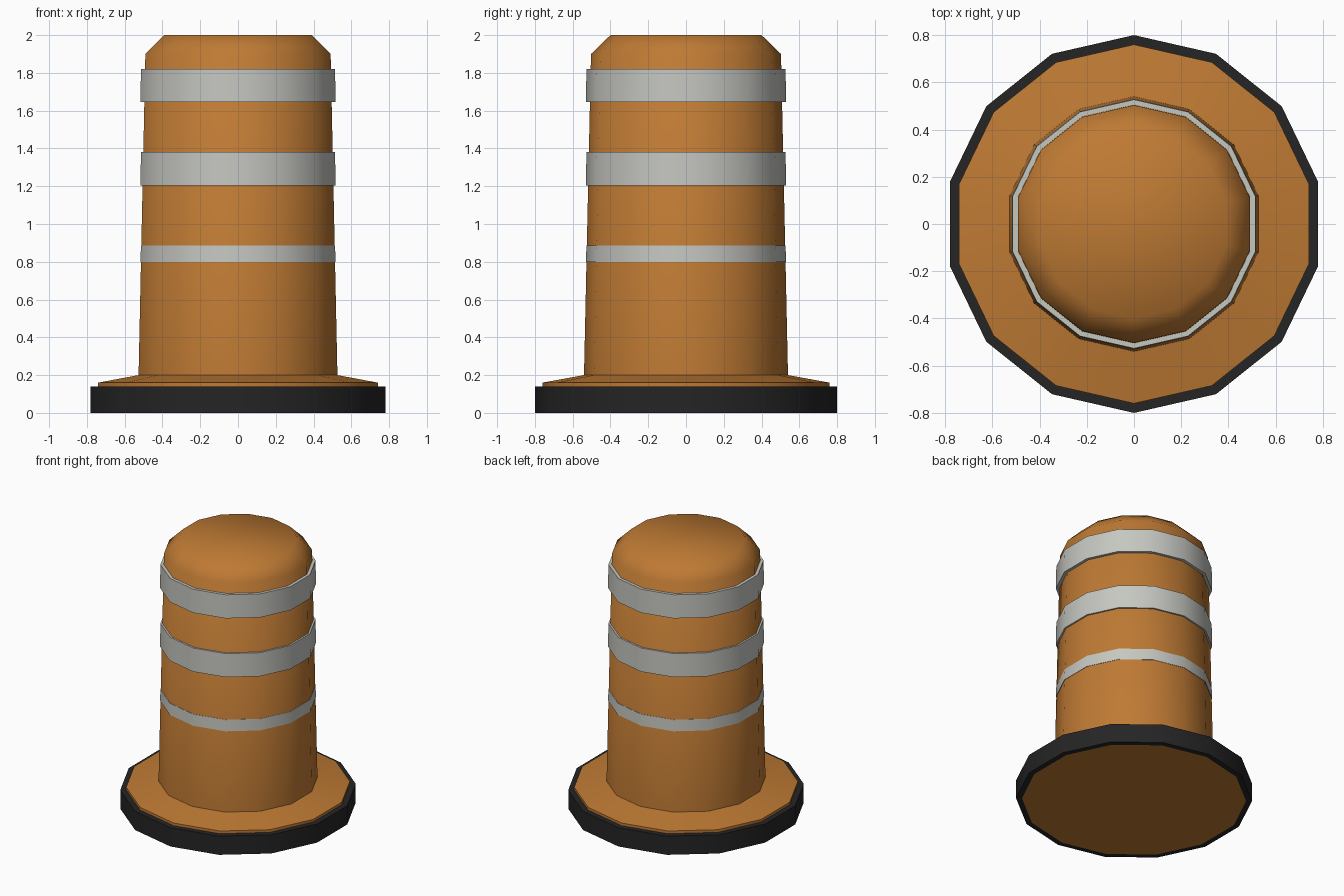
import bpy, bmesh, math

SIDES = 14

cube = bpy.data.objects.get("Cube")
if cube:
    bpy.data.objects.remove(cube, do_unlink=True)


def material(name, rgb):
    mat = bpy.data.materials.new(name)
    mat.use_nodes = True
    mat.diffuse_color = (*rgb, 1)
    mat.node_tree.nodes["Principled BSDF"].inputs["Base Color"].default_value = (*rgb, 1)
    return mat


orange = material("orange_plastic", (0.52, 0.195, 0.034))
grey = material("reflective_grey", (0.56, 0.57, 0.53))
black = material("black_rubber", (0.018, 0.018, 0.018))


def lathe(name, profile, mat, closed=False):
    """Spin (radius, height) points; open profiles get flat caps."""
    bm = bmesh.new()
    rings = []
    for r, z in profile:
        angles = [math.pi / 2 + math.tau * k / SIDES for k in range(SIDES)]
        rings.append([bm.verts.new((r * math.cos(a), r * math.sin(a), z)) for a in angles])
    pairs = list(zip(rings, rings[1:]))
    if closed:
        pairs.append((rings[-1], rings[0]))
    else:
        bm.faces.new(rings[0])
        bm.faces.new(rings[-1])
    for low, high in pairs:
        for k in range(SIDES):
            n = (k + 1) % SIDES
            bm.faces.new((low[k], low[n], high[n], high[k]))
    bmesh.ops.recalc_face_normals(bm, faces=bm.faces)
    mesh = bpy.data.meshes.new(name)
    bm.to_mesh(mesh)
    bm.free()
    mesh.materials.append(mat)
    obj = bpy.data.objects.new(name, mesh)
    bpy.context.collection.objects.link(obj)
    bpy.ops.object.select_all(action="DESELECT")
    obj.select_set(True)
    bpy.context.view_layer.objects.active = obj
    bpy.ops.object.shade_smooth_by_angle(angle=math.radians(50))
    return obj


# Barrel with foot flange, tapered wall and chamfered top
lathe("barrel", [(0.76, 0), (0.76, 0.16), (0.54, 0.2), (0.503, 1.9), (0.4, 2)], orange)

# Rubber ring around the foot
lathe("base_ring", [(0.76, 0), (0.8, 0), (0.8, 0.14), (0.76, 0.14)], black, closed=True)

# Reflective bands
for name, low, high in (("lower_band", 0.8, 0.885),
                        ("middle_band", 1.205, 1.38),
                        ("upper_band", 1.645, 1.82)):
    lathe(name, [(0.5, low), (0.53, low), (0.527, high), (0.5, high)], grey, closed=True)
